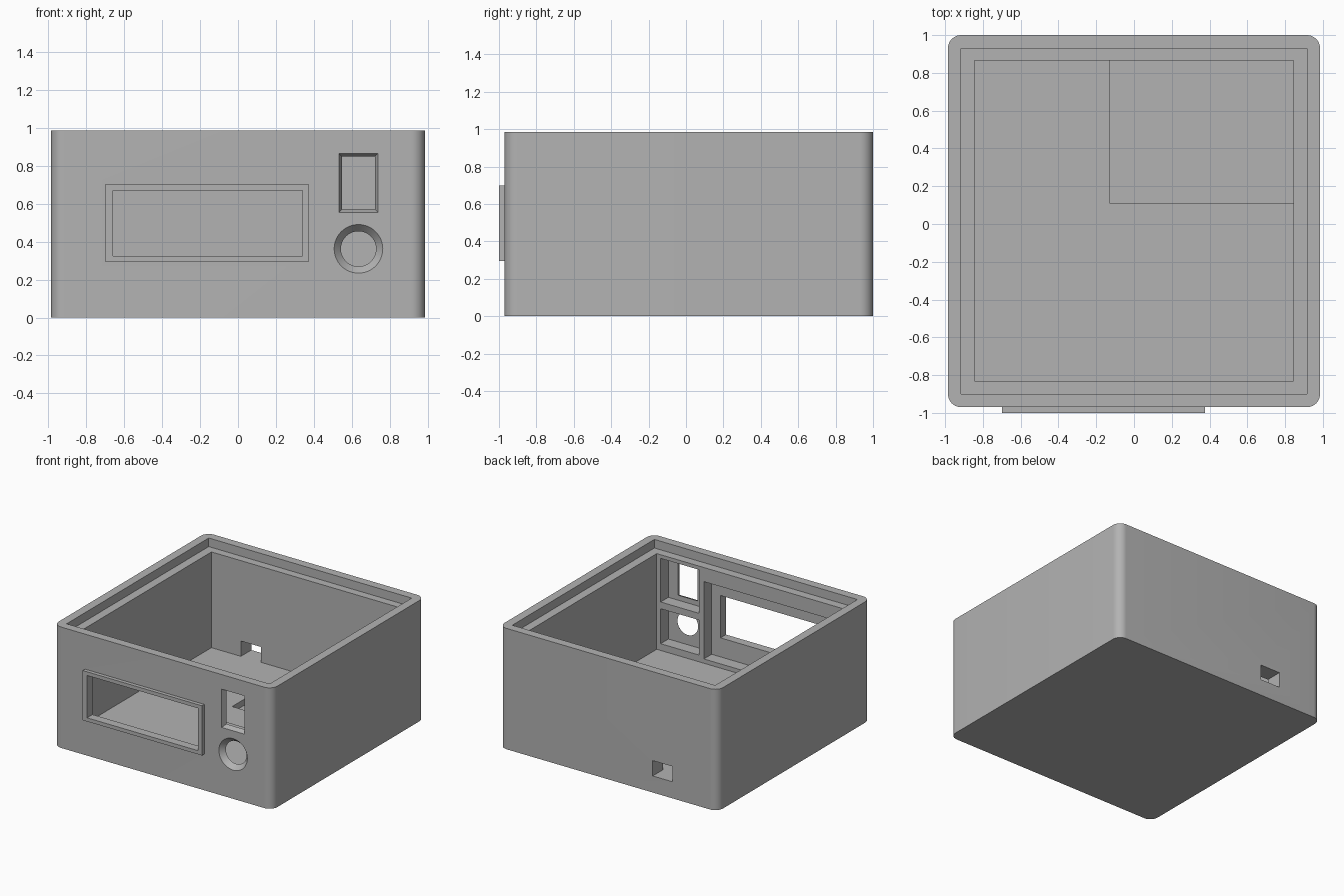
import bpy, bmesh
from math import radians
from mathutils import Matrix, Vector

old = bpy.data.objects.get("Cube")
if old:
    bpy.data.objects.remove(old, do_unlink=True)

grey = bpy.data.materials.new("plain grey")
grey.use_nodes = True
colour = (0.45, 0.45, 0.45, 1)
grey.diffuse_color = colour
grey.node_tree.nodes["Principled BSDF"].inputs["Base Color"].default_value = colour


def finish(bm, name):
    bmesh.ops.recalc_face_normals(bm, faces=bm.faces)
    mesh = bpy.data.meshes.new(name)
    bm.to_mesh(mesh)
    bm.free()
    mesh.materials.append(grey)
    ob = bpy.data.objects.new(name, mesh)
    bpy.context.collection.objects.link(ob)
    return ob


def box(name, x, y, z, radius=0, taper=0):
    """Box from ranges; radius rounds upright edges, taper shrinks the rear end."""
    bm = bmesh.new()
    bmesh.ops.create_cube(bm, size=1)
    centre = Vector([(r[0] + r[1]) / 2 for r in (x, y, z)])
    size = Vector([r[1] - r[0] for r in (x, y, z)])
    for v in bm.verts:
        rear = v.co.y > 0
        v.co = v.co * size
        if rear:
            v.co.x -= taper if v.co.x > 0 else -taper
            v.co.z -= taper if v.co.z > 0 else -taper
        v.co += centre
    if radius:
        upright = [e for e in bm.edges
                   if abs(e.verts[0].co.z - e.verts[1].co.z) > 0.1]
        bmesh.ops.bevel(bm, geom=upright, offset=radius, segments=10,
                        profile=0.5, affect='EDGES')
    return finish(bm, name)


def cone(name, x, z, y0, y1, r0, r1):
    """Round tapered plug along y."""
    bm = bmesh.new()
    bmesh.ops.create_cone(
        bm, cap_ends=True, segments=48, radius1=r0, radius2=r1, depth=y1 - y0,
        matrix=Matrix.Translation((x, (y0 + y1) / 2, z))
        @ Matrix.Rotation(radians(-90), 4, 'X'))
    return finish(bm, name)


def combine(target, tool, operation):
    tool.hide_render = True
    mod = target.modifiers.new("combine", 'BOOLEAN')
    mod.operation = operation
    mod.solver = 'EXACT'
    mod.object = tool
    bpy.context.view_layer.objects.active = target
    bpy.ops.object.modifier_apply(modifier=mod.name)
    bpy.data.objects.remove(tool, do_unlink=True)


# Outer shell with the raised window surround
body = box("enclosure", (-0.985, 0.985), (-0.97, 1), (0, 0.985), radius=0.07)
combine(body, box("window_surround", (-0.70, 0.375), (-1, -0.93), (0.295, 0.70)), 'UNION')

cutters = [
    # Main cavity, lid ledge and shallow floor recess
    box("cavity", (-0.845, 0.845), (-0.83, 0.865), (0.135, 1.1)),
    box("lid_ledge", (-0.915, 0.915), (-0.90, 0.93), (0.915, 1.1)),
    box("floor_recess", (-0.13, 0.845), (0.11, 0.865), (0.085, 0.3)),
    # Pockets behind the front panel
    box("window_pocket", (-0.75, 0.42), (-0.93, -0.8), (0.17, 0.80)),
    box("switch_pocket", (0.465, 0.81), (-0.93, -0.8), (0.53, 0.885)),
    box("knob_pocket", (0.465, 0.81), (-0.93, -0.8), (0.19, 0.475)),
    # Openings through the front panel
    box("window_opening", (-0.66, 0.34), (-1.1, -0.9), (0.325, 0.67)),
    box("switch_opening", (0.527, 0.743), (-0.98, -0.92), (0.55, 0.87), taper=0.025),
    cone("knob_opening", 0.635, 0.362, -0.98, -0.92, 0.137, 0.084),
    # Cable opening in the back wall
    box("cable_opening", (-0.58, -0.40), (0.8, 1.1), (0.135, 0.26)),
]
for cutter in cutters:
    combine(body, cutter, 'DIFFERENCE')

# Smooth the rounded corners, keep every other edge crisp
bpy.ops.object.select_all(action='DESELECT')
body.select_set(True)
bpy.context.view_layer.objects.active = body
bpy.ops.object.shade_smooth_by_angle(angle=radians(25))
